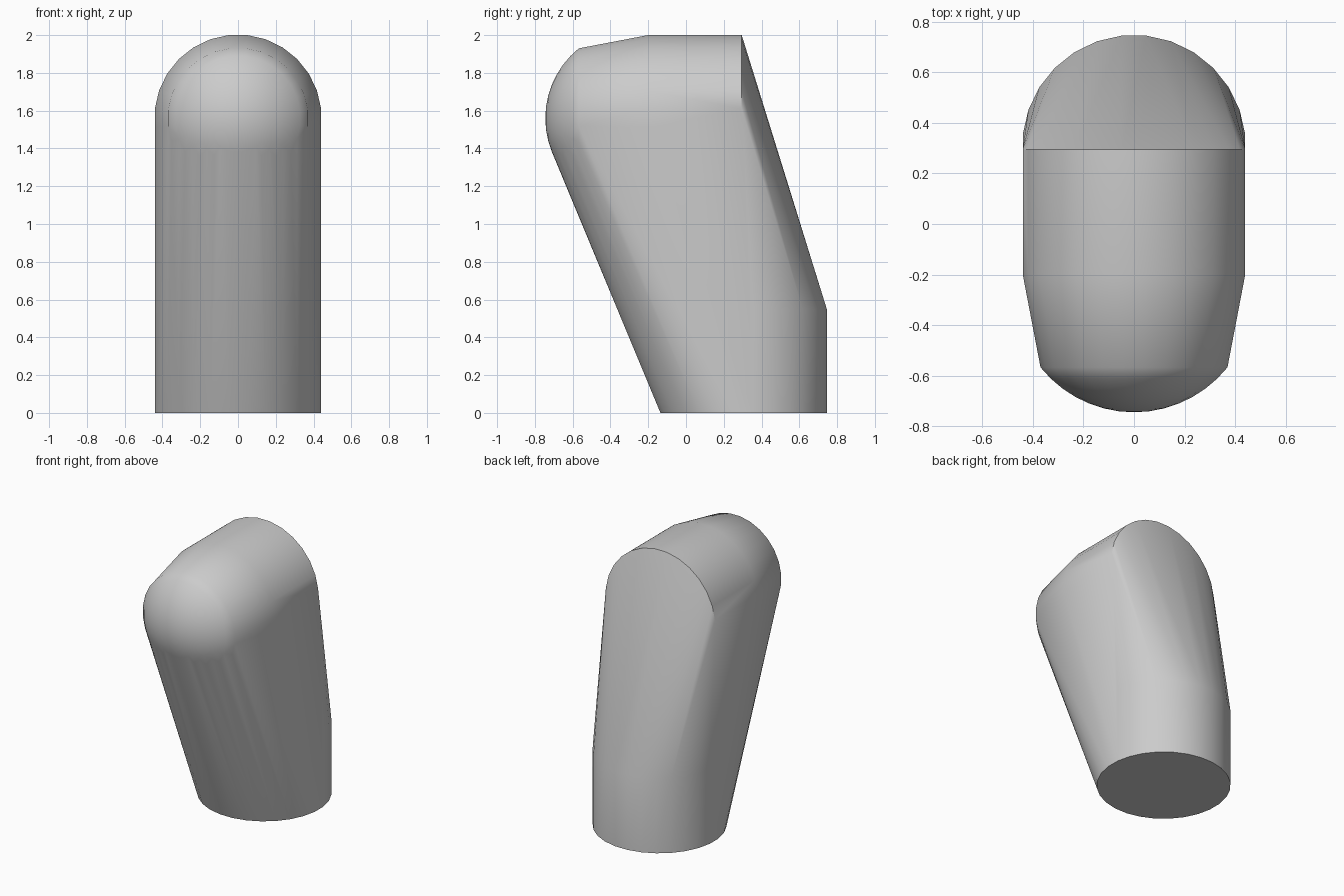
import bpy, bmesh
from math import pi, sin, cos, radians

old = bpy.data.objects.get("Cube")
if old:
    bpy.data.objects.remove(old, do_unlink=True)

SIDES = 28
RADIUS = 0.443
HEAD_Z = 1.56


def circle(radius):
    """Points of a polygon with flats facing the axes."""
    for i in range(SIDES):
        a = 2 * pi * (i + 0.5) / SIDES
        yield radius * cos(a), radius * sin(a)


bm = bmesh.new()

# Upright base cylinder
for z in (0, 0.55):
    for x, y in circle(RADIUS):
        bm.verts.new((x, y + 0.305, z))

# Horizontal head: barrel, slight taper, then a domed nose
rings = [(0.295, RADIUS), (-0.2, RADIUS)]
nose_radius, nose_y = 0.479, -0.266
for k in range(7, 0, -1):
    a = radians(51) * k / 7
    rings.append((nose_y - nose_radius * cos(a), nose_radius * sin(a)))
for y, r in rings:
    for x, z in circle(r):
        bm.verts.new((x, y, HEAD_Z + z))
bm.verts.new((0, nose_y - nose_radius, HEAD_Z))

# Wrap one skin around base and head
hull = bmesh.ops.convex_hull(bm, input=bm.verts[:])
spare = {g for g in hull["geom_interior"] + hull["geom_unused"]
         if isinstance(g, bmesh.types.BMVert)}
bmesh.ops.delete(bm, geom=list(spare), context='VERTS')
bmesh.ops.dissolve_limit(bm, angle_limit=radians(0.5),
                         verts=bm.verts[:], edges=bm.edges[:])
bmesh.ops.recalc_face_normals(bm, faces=bm.faces[:])

mesh = bpy.data.meshes.new("rounded_body")
bm.to_mesh(mesh)
bm.free()
body = bpy.data.objects.new("rounded_body", mesh)
bpy.context.collection.objects.link(body)

# Plain grey finish
grey = bpy.data.materials.new("light_grey")
grey.use_nodes = True
colour = (0.6, 0.6, 0.6, 1)
grey.diffuse_color = colour
for node in grey.node_tree.nodes:
    if node.type == 'BSDF_PRINCIPLED':
        node.inputs["Base Color"].default_value = colour
mesh.materials.append(grey)

bpy.ops.object.select_all(action='DESELECT')
body.select_set(True)
bpy.context.view_layer.objects.active = body
bpy.ops.object.shade_smooth_by_angle(angle=radians(40))
